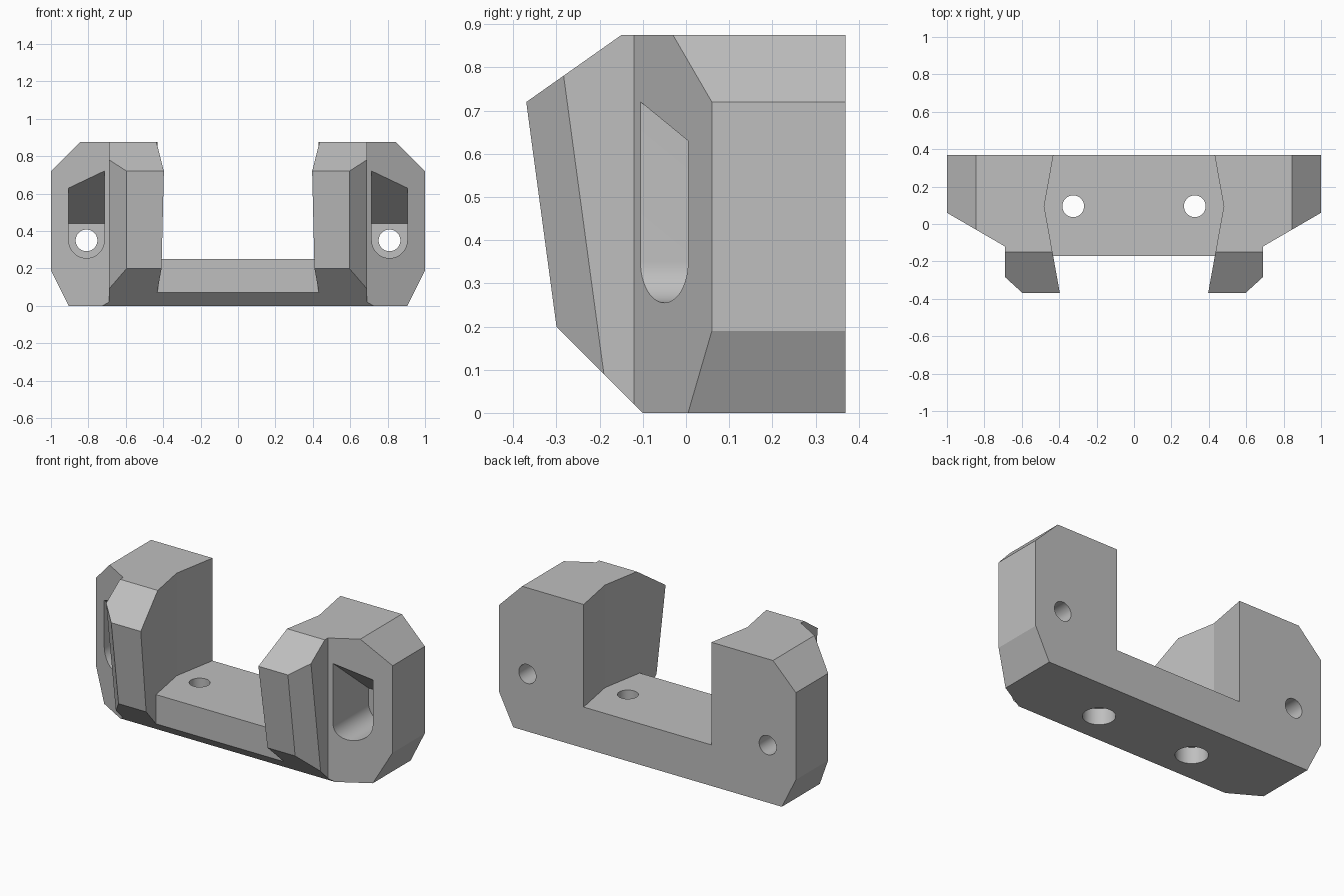
import bpy, bmesh
from math import sin, cos, pi, radians

if "Cube" in bpy.data.objects:
    bpy.data.objects.remove(bpy.data.objects["Cube"], do_unlink=True)

grey = bpy.data.materials.new("plain grey")
grey.use_nodes = True
colour = (0.52, 0.52, 0.52, 1)
grey.diffuse_color = colour
grey.node_tree.nodes["Principled BSDF"].inputs["Base Color"].default_value = colour


def loft(name, ring_a, ring_b):
    """Closed solid between two rings with the same number of points."""
    bm = bmesh.new()
    a = [bm.verts.new(p) for p in ring_a]
    b = [bm.verts.new(p) for p in ring_b]
    bm.faces.new(a)
    bm.faces.new(b)
    for i in range(len(a)):
        j = (i + 1) % len(a)
        bm.faces.new((a[i], a[j], b[j], b[i]))
    bmesh.ops.recalc_face_normals(bm, faces=bm.faces)
    mesh = bpy.data.meshes.new(name)
    bm.to_mesh(mesh)
    bm.free()
    mesh.materials.append(grey)
    obj = bpy.data.objects.new(name, mesh)
    bpy.context.collection.objects.link(obj)
    return obj


def place(points, axis, at):
    """Lift 2D points into 3D on the plane where the given axis equals at."""
    return [{"x": (at, u, v), "y": (u, at, v), "z": (u, v, at)}[axis] for u, v in points]


def prism(name, points, axis, lo, hi):
    return loft(name, place(points, axis, lo), place(points, axis, hi))


def circle(cx, cy, r, n=48):
    return [(cx + r * cos(2 * pi * i / n), cy + r * sin(2 * pi * i / n)) for i in range(n)]


def both(half):
    """Complete a half profile by mirroring it in its first coordinate."""
    return half + [(-u, v) for u, v in reversed(half)]


def combine(target, tool, operation):
    mod = target.modifiers.new("cut", "BOOLEAN")
    mod.operation = operation
    mod.solver = "EXACT"
    mod.object = tool
    bpy.context.view_layer.objects.active = target
    bpy.ops.object.modifier_apply(modifier=mod.name)
    bpy.data.objects.remove(tool, do_unlink=True)


# Body: plan, front and side outlines intersected
body = prism("mounting_bracket", both([(0.69, -0.6), (0.69, -0.12), (1.2, 0.176), (1.2, 0.37)]),
             "z", -0.3, 1.2)
front = prism("front_outline", both([(0.905, 0), (1, 0.19), (1, 0.72), (0.845, 0.875)]),
              "y", -1, 1)
combine(body, front, "INTERSECT")
side = prism("side_outline", [(0.6, -0.2), (0.1, -0.2), (-0.3, 0.2), (-0.37, 0.72),
                              (-0.15, 0.875), (-0.008, 0.975), (0.6, 0.975)], "x", -2, 2)
combine(body, side, "INTERSECT")

# Central opening: stepped floor with walls that widen towards the middle
opening = prism("opening", [(-0.6, -0.5), (-0.172, -0.5), (-0.172, 0.25), (0.6, 0.25),
                            (0.6, 1.3), (-0.6, 1.3)], "x", -1, 1)
walls = prism("opening_walls", both([(0.355, -0.6), (0.48, 0.095), (0.389, 0.6)]), "z", -1, 2)
combine(opening, walls, "INTERSECT")
combine(body, opening, "DIFFERENCE")


def chamfer_ring(s, z):
    y = -0.273 - 0.135 * z
    return [(s * 0.495, y - 0.1, z), (s * 0.715, y + 0.12, z), (s * 0.715, y - 0.1, z)]


def slot_ring(s, y):
    top = 0.634 - 0.82 * y
    arc = [(0.81 + 0.095 * cos(pi + pi * i / 24), 0.35 + 0.095 * sin(pi + pi * i / 24))
           for i in range(25)]
    return [(s * x, y, z) for x, z in arc + [(0.905, top), (0.715, top)]]


for s in (-1, 1):
    # Outer chamfer on each front horn
    combine(body, loft("horn_chamfer", chamfer_ring(s, -0.2), chamfer_ring(s, 1.2)), "DIFFERENCE")
    # Round-bottomed pocket with a sloping roof, and its screw hole
    combine(body, loft("slot", slot_ring(s, -0.4), slot_ring(s, 0.235)), "DIFFERENCE")
    combine(body, prism("screw_hole", circle(s * 0.81, 0.35, 0.058), "y", 0.1, 0.6), "DIFFERENCE")
    # Floor hole, counterbored from below
    combine(body, prism("floor_hole", circle(s * 0.325, 0.095, 0.058), "z", -0.1, 0.5), "DIFFERENCE")
    combine(body, prism("counterbore", circle(s * 0.325, 0.095, 0.09), "z", -0.1, 0.1), "DIFFERENCE")

bpy.ops.object.select_all(action="DESELECT")
body.select_set(True)
bpy.context.view_layer.objects.active = body
bpy.ops.object.shade_smooth_by_angle(angle=radians(15))
